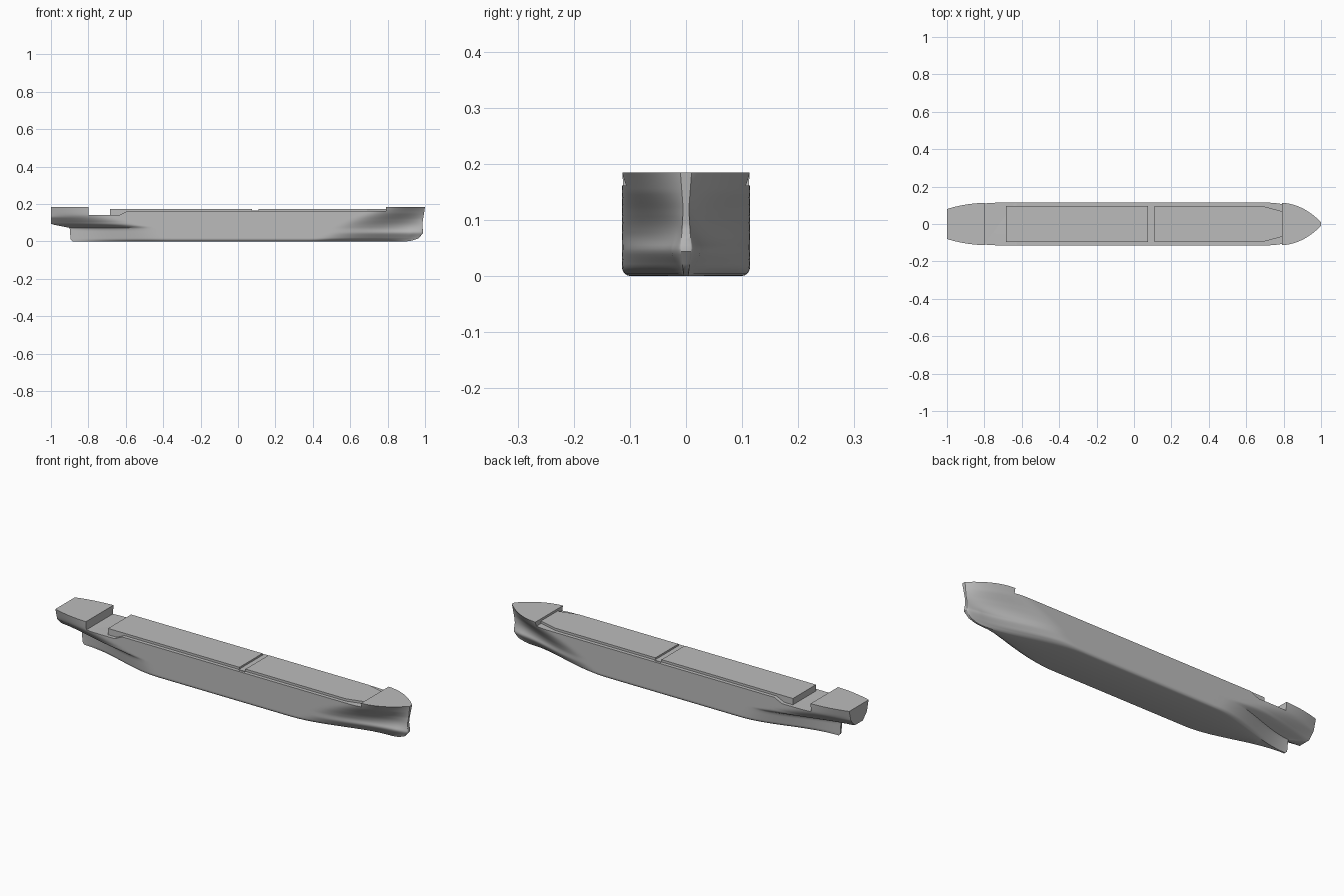
import bpy, bmesh, math
from mathutils import Vector

cube = bpy.data.objects.get("Cube")
if cube:
    bpy.data.objects.remove(cube, do_unlink=True)

grey = bpy.data.materials.new("hull_grey")
grey.use_nodes = True
grey.diffuse_color = (0.5, 0.5, 0.5, 1)
grey.node_tree.nodes["Principled BSDF"].inputs["Base Color"].default_value = (0.5, 0.5, 0.5, 1)

HALF, BILGE, HEIGHT = 0.114, 0.016, 0.185


def finish(name, bm):
    bmesh.ops.recalc_face_normals(bm, faces=bm.faces)
    mesh = bpy.data.meshes.new(name)
    bm.to_mesh(mesh)
    bm.free()
    obj = bpy.data.objects.new(name, mesh)
    bpy.context.collection.objects.link(obj)
    mesh.materials.append(grey)
    return obj


def prism(name, outline, depth):
    """Extrude a closed outline of 3D points along a vector."""
    bm = bmesh.new()
    face = bm.faces.new([bm.verts.new(p) for p in outline])
    out = bmesh.ops.extrude_face_region(bm, geom=[face])
    moved = [v for v in out["geom"] if isinstance(v, bmesh.types.BMVert)]
    bmesh.ops.translate(bm, verts=moved, vec=depth)
    return finish(name, bm)


def lookup(table, z):
    """Piecewise linear value of a (height, value) table."""
    for (z0, a), (z1, b) in zip(table, table[1:]):
        if z <= z1:
            return a + (b - a) * max(0, z - z0) / (z1 - z0)
    return table[-1][1]


# Waterline controls by height: end positions, end half widths, run lengths
STERN_X = [(0, -.885), (.01, -.895), (.072, -.9), (.092, -1), (HEIGHT, -1)]
STERN_W = [(0, .004), (.072, .006), (.092, .03), (.13, .066), (HEIGHT, .08)]
STERN_RUN = [(0, .5), (.06, .46), (.1, .42), (.14, .28), (HEIGHT, .24)]
STEM_X = [(0, .9), (.004, .93), (.016, .965), (.045, .99), (.09, .985), (HEIGHT, 1)]
STEM_W = [(0, .004), (.05, .009), (.12, .005), (HEIGHT, .01)]
STEM_RUN = [(0, .55), (.07, .48), (.12, .38), (HEIGHT, .23)]
FULL = [(0, 0), (.06, .05), (.1, .35), (.15, .85), (HEIGHT, 1)]


def ease(t, full):
    t = min(1, max(0, t))
    return full * (1 - (1 - t) ** 2.2) + (1 - full) * t * t * (3 - 2 * t)


def half_width(x, z):
    side = HALF
    if z < BILGE:
        side += math.sqrt(BILGE ** 2 - (BILGE - z) ** 2) - BILGE
    full = lookup(FULL, z)
    if x < 0:
        end = lookup(STERN_W, z)
        return end + (side - end) * ease((x - lookup(STERN_X, z)) / lookup(STERN_RUN, z), full)
    end, gap = lookup(STEM_W, z), max(0, lookup(STEM_X, z) - x)
    t = min(1, gap / lookup(STEM_RUN, z))
    bulb = 0.014 * math.exp(-((z - .045) / .025) ** 2) * math.sqrt(min(1, gap / .06)) * (1 - t)
    return min(side, end + (side - end) * ease(t, full) + bulb)


# Hull: stacked waterline rings, closed at keel, deck, stem and transom
levels = [0, .0015, .004, .008, .012, .016] + [.016 + (HEIGHT - .016) * i / 30 for i in range(1, 31)]
STATIONS = 96
bm = bmesh.new()
rows = []
for z in levels:
    aft, fore = lookup(STERN_X, z), lookup(STEM_X, z)
    row = []
    for i in range(STATIONS + 1):
        x = aft + (fore - aft) * (1 - math.cos(math.pi * i / STATIONS)) / 2
        w = half_width(x, z)
        row.append((bm.verts.new((x, -w, z)), bm.verts.new((x, w, z))))
    rows.append(row)
for low, high in zip(rows, rows[1:]):
    for i in range(STATIONS):
        for s in (0, 1):
            bm.faces.new((low[i][s], low[i + 1][s], high[i + 1][s], high[i][s]))
    for e in (0, STATIONS):
        bm.faces.new((low[e][0], low[e][1], high[e][1], high[e][0]))
for row in (rows[0], rows[-1]):
    for i in range(STATIONS):
        bm.faces.new((row[i][0], row[i + 1][0], row[i + 1][1], row[i][1]))
hull = finish("hull", bm)

# Lowered main deck and aft well between the raised ends
profile = [(-.8, .3), (-.8, .141), (-.635, .141), (-.59, .162), (.79, .162), (.8, .3)]
cutter = prism("deck_cutter", [(x, -.3, z) for x, z in profile], Vector((0, .6, 0)))
cutter.hide_render = True
cutter.hide_viewport = True
cut = hull.modifiers.new("deck_cut", "BOOLEAN")
cut.operation = "DIFFERENCE"
cut.solver = "EXACT"
cut.object = cutter
bpy.context.view_layer.update()
baked = bpy.data.meshes.new_from_object(hull.evaluated_get(bpy.context.evaluated_depsgraph_get()))
hull.modifiers.clear()
hull.data = baked
bpy.data.objects.remove(cutter, do_unlink=True)
bpy.context.view_layer.objects.active = hull
hull.select_set(True)
bpy.ops.object.shade_smooth_by_angle(angle=math.radians(35))


# Raised cargo hatches, the forward one tapering to the bow
def hatch(name, side, base, top):
    outline = [(x, -y, base) for x, y in side] + [(x, y, base) for x, y in reversed(side)]
    return prism(name, outline, Vector((0, 0, top - base)))


hatch("aft_hatch", [(-.685, .095), (.075, .095)], .135, .174)
hatch("forward_hatch", [(.11, .095), (.69, .095), (.792, .068)], .155, .174)
hatch("hatch_gap_beam", [(.0752, .102), (.1098, .102)], .155, .165)
